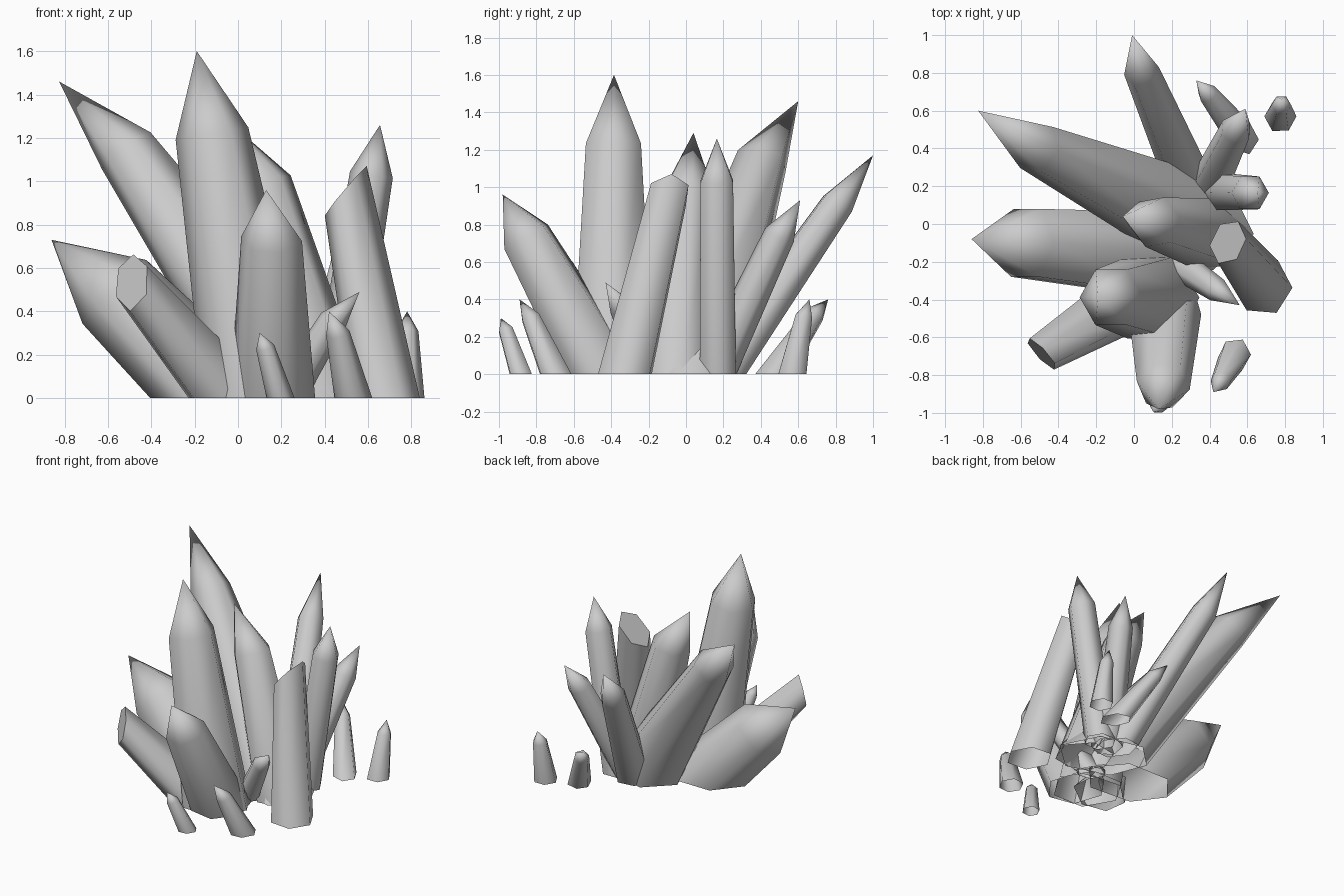
import bpy, math
from mathutils import Vector

if "Cube" in bpy.data.objects:
    bpy.data.objects.remove(bpy.data.objects["Cube"])

SIDES = 6


def crystal(name, base, r0, shoulder, r1, tip=None, cap=None, turn=0.0):
    """Open-bottomed hexagonal prism cut at z = 0, ending in a point or a sliced cap."""
    b, s = Vector((base[0], base[1], 0)), Vector(shoulder)
    axis = (s - b).normalized()
    u = Vector((0, 1, 0)).cross(axis).normalized()
    v = axis.cross(u)
    low, high = [], []
    for i in range(SIDES):
        a = math.radians(turn) + math.tau * i / SIDES
        d = u * math.cos(a) + v * math.sin(a)
        p, q = b + d * r0, s + d * r1
        e = q - p
        low.append(p - e * (p.z / e.z))            # slide the edge to the ground
        if cap:                                    # slide the edge to the slice plane
            n = Vector(cap)
            q = q + e * ((s - q).dot(n) / e.dot(n))
        high.append(q)
    verts, faces = low + high, []
    for i in range(SIDES):
        j = (i + 1) % SIDES
        faces.append((i, j, SIDES + j, SIDES + i))
        if tip:
            faces.append((SIDES + i, SIDES + j, 2 * SIDES))
    if tip:
        verts.append(Vector(tip))
    else:
        faces.append(tuple(range(SIDES, 2 * SIDES)))
    me = bpy.data.meshes.new(name)
    me.from_pydata([tuple(c) for c in verts], [], faces)
    ob = bpy.data.objects.new(name, me)
    bpy.context.collection.objects.link(ob)
    bpy.ops.object.select_all(action='DESELECT')
    ob.select_set(True)
    bpy.context.view_layer.objects.active = ob
    bpy.ops.object.shade_smooth_by_angle(angle=math.radians(75))
    if cap:                                        # crisp rim around the slice
        for e in me.edges:
            if min(e.vertices) >= SIDES:
                e.use_edge_sharp = True
    return ob


# large pointed crystals
crystal("tall_crystal", (.09, -.39), .25, (-.12, -.388, 1.22), .17, (-.19, -.385, 1.60))
crystal("back_left_crystal", (.29, .04), .265, (-.515, .405, 1.14), .142, (-.825, .60, 1.46), turn=-8)
crystal("centre_crystal", (.40, -.055), .2, (.11, .01, .99), .14, (-.06, .04, 1.29), turn=10)
crystal("back_crystal", (.31, .18), .13, (.04, .81, .91), .095, (-.01, 1.0, 1.17), turn=15)
crystal("front_crystal", (.16, -.44), .2, (.155, -.855, .735), .142, (.13, -.98, .96), turn=-10)
crystal("left_crystal", (-.08, -.14), .24, (-.57, -.1, .49), .208, (-.86, -.08, .73))
crystal("right_crystal", (.45, .17), .112, (.615, .165, 1.03), .1, (.655, .165, 1.26))
crystal("back_right_crystal", (.37, .15), .11, (.54, .50, .745), .085, (.59, .61, .93), turn=20)

# sliced crystals
crystal("sliced_left_crystal", (-.03, -.40), .175, (-.49, -.685, .54), .11,
        cap=(-.7, -.69, .2), turn=35)
crystal("sliced_right_crystal", (.68, -.325), .155, (.5, -.095, .96), .116,
        cap=(-1.2, .1, 1), turn=58)

# small crystals around the edge
crystal("small_inner_crystal", (.22, -.2), .085, (.44, -.35, .36), .065, (.56, -.43, .49))
crystal("small_front_right_crystal", (.53, -.70), .085, (.46, -.83, .30), .055, (.42, -.89, .40))
crystal("small_front_crystal", (.195, -.885), .062, (.125, -.963, .235), .043, (.10, -.99, .30))
crystal("small_back_right_crystal", (.775, .57), .085, (.78, .63, .31), .052, (.78, .66, .40))
crystal("small_back_crystal", (.56, .475), .085, (.39, .69, .32), .054, (.33, .76, .40))
